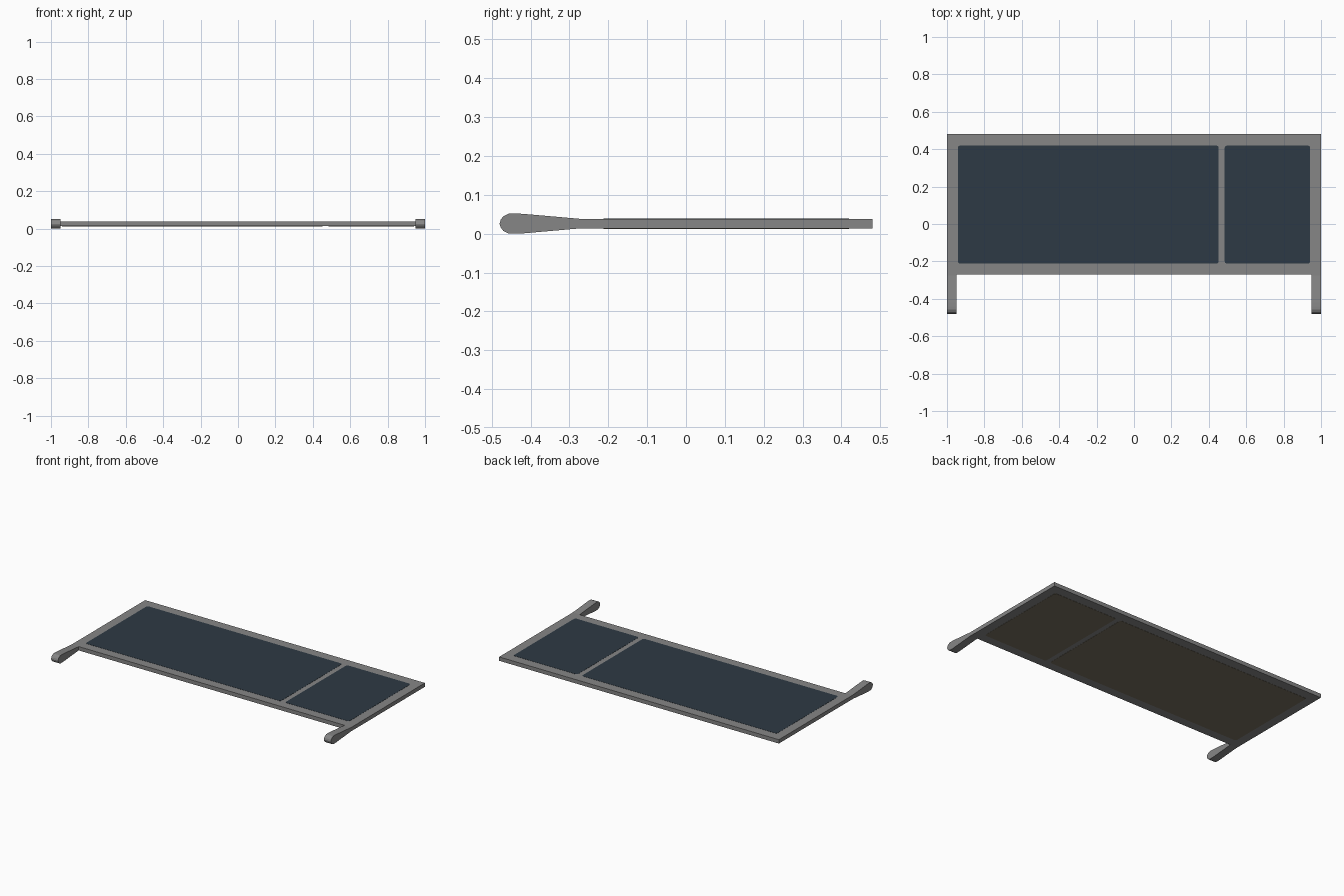
import bpy, bmesh, math

if "Cube" in bpy.data.objects:
    bpy.data.objects.remove(bpy.data.objects["Cube"])

def material(name, rgb):
    m = bpy.data.materials.new(name)
    m.diffuse_color = (*rgb, 1)
    m.use_nodes = True
    m.node_tree.nodes["Principled BSDF"].inputs["Base Color"].default_value = m.diffuse_color
    return m

GREY = material("frame grey", (0.24, 0.24, 0.24))
GLASS = material("dark blue panel", (0.027, 0.042, 0.058))
BACKING = material("brown backing", (0.19, 0.165, 0.115))

def prism(name, outline, depth, mat):
    """Extrude a closed outline of 3D points along the depth vector."""
    bm = bmesh.new()
    face = bm.faces.new([bm.verts.new(p) for p in outline])
    ext = bmesh.ops.extrude_face_region(bm, geom=[face])["geom"]
    bmesh.ops.translate(bm, vec=depth, verts=[v for v in ext if isinstance(v, bmesh.types.BMVert)])
    bmesh.ops.recalc_face_normals(bm, faces=bm.faces)
    me = bpy.data.meshes.new(name)
    bm.to_mesh(me)
    bm.free()
    me.materials.append(mat)
    ob = bpy.data.objects.new(name, me)
    bpy.context.collection.objects.link(ob)
    return ob

def rounded_rect(x0, x1, y0, y1, z, r=0.012, steps=4):
    pts = []
    for i, (cx, cy) in enumerate([(x1 - r, y1 - r), (x0 + r, y1 - r), (x0 + r, y0 + r), (x1 - r, y0 + r)]):
        for k in range(steps + 1):
            a = math.pi / 2 * (i + k / steps)
            pts.append((cx + r * math.cos(a), cy + r * math.sin(a), z))
    return pts

MID, HALF = 0.026, 0.0125   # mid height and half thickness of the frame

# Flat frame between the side rails
prism("frame_plate", [(-0.95, -0.27, MID - HALF), (0.95, -0.27, MID - HALF),
                      (0.95, 0.48, MID - HALF), (-0.95, 0.48, MID - HALF)], (0, 0, 2 * HALF), GREY)

# Side rails swelling into rounded front arms
upper = [(0.48, HALF), (-0.275, HALF), (-0.42, 0.0252), (-0.44, 0.026), (-0.457, 0.0255),
         (-0.470, 0.019), (-0.477, 0.010), (-0.48, 0.0)]
profile = [(y, MID + h) for y, h in upper] + [(y, MID - h) for y, h in reversed(upper[:-1])]
for name, x in (("left_rail", -1.0), ("right_rail", 0.95)):
    prism(name, [(x, y, z) for y, z in profile], (0.05, 0, 0), GREY)

# Large and small panels, with a backing on the underside
T = 0.001
for name, x0, x1 in (("large", -0.942, 0.453), ("small", 0.485, 0.942)):
    prism(name + "_panel", rounded_rect(x0, x1, -0.212, 0.419, MID + HALF), (0, 0, T), GLASS)
    prism(name + "_backing", rounded_rect(x0, x1, -0.212, 0.419, MID - HALF), (0, 0, -T), BACKING)
